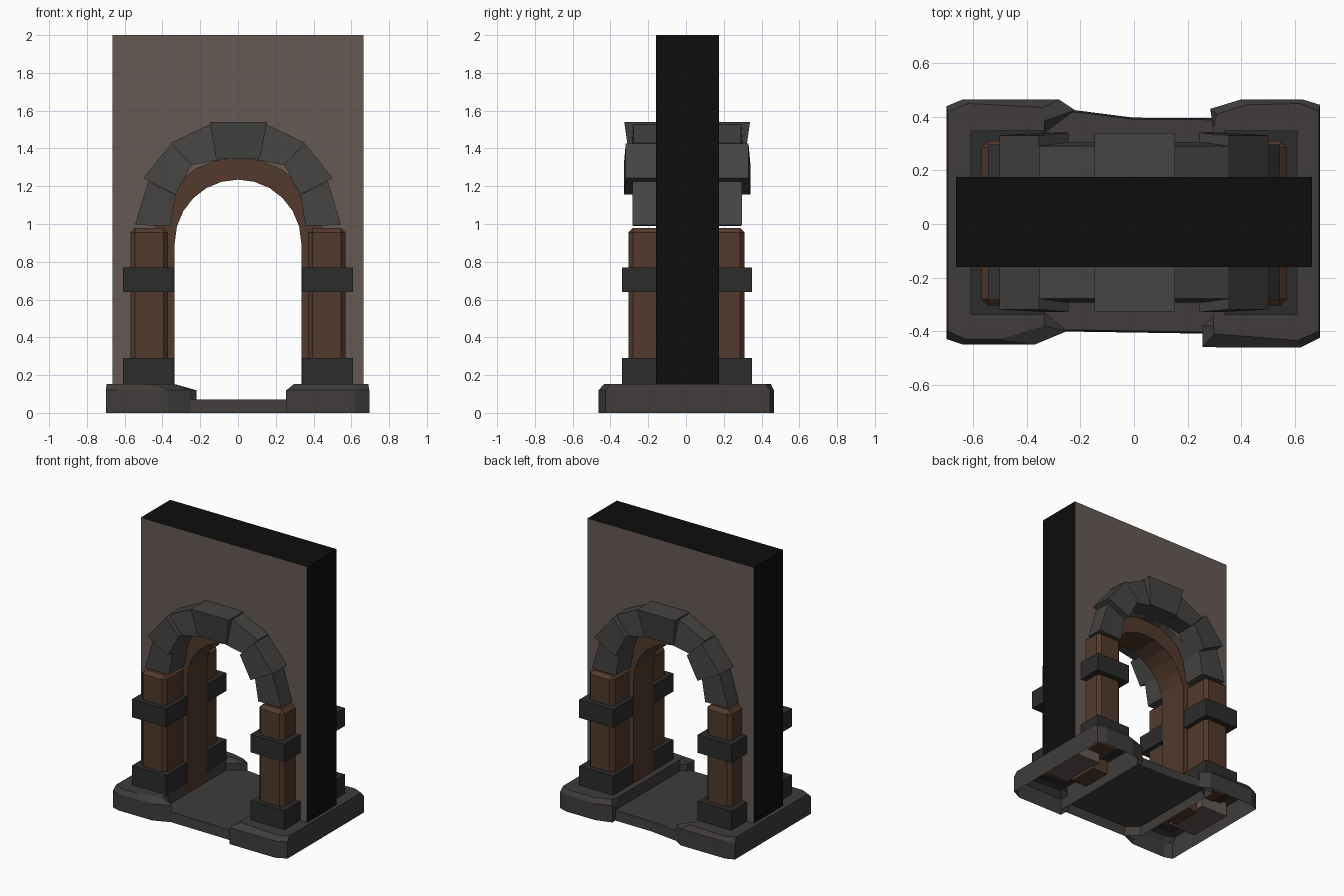
import bpy, bmesh, math

if "Cube" in bpy.data.objects:
    bpy.data.objects.remove(bpy.data.objects["Cube"])


def material(name, rgb):
    m = bpy.data.materials.new(name)
    m.diffuse_color = (*rgb, 1)
    m.use_nodes = True
    m.node_tree.nodes["Principled BSDF"].inputs["Base Color"].default_value = m.diffuse_color
    return m


PLASTER = material("plaster", (0.13, 0.10, 0.09))
BLACK = material("wall_edge", (0.004, 0.004, 0.004))
WOOD = material("wood", (0.085, 0.042, 0.024))
STONE = material("stone", (0.06, 0.058, 0.056))
IRON = material("iron", (0.024, 0.025, 0.025))
SLAB = material("slab", (0.05, 0.046, 0.043))


def loft(name, lower, upper, mat, close_lower=True):
    """Solid between two matching 3D outlines."""
    bm = bmesh.new()
    a = [bm.verts.new(p) for p in lower]
    b = [bm.verts.new(p) for p in upper]
    n = len(a)
    for i in range(n):
        j = (i + 1) % n
        bm.faces.new((a[i], a[j], b[j], b[i]))
    bm.faces.new(b)
    if close_lower:
        bm.faces.new(a[::-1])
    bmesh.ops.recalc_face_normals(bm, faces=bm.faces)
    me = bpy.data.meshes.new(name)
    bm.to_mesh(me)
    bm.free()
    me.materials.append(mat)
    ob = bpy.data.objects.new(name, me)
    bpy.context.collection.objects.link(ob)
    return ob


def extrude_y(name, outline, y0, y1, mat):
    return loft(name, [(x, y0, z) for x, z in outline], [(x, y1, z) for x, z in outline], mat)


def box(name, x0, x1, y0, y1, z0, z1, mat):
    pts = [(x0, y0), (x1, y0), (x1, y1), (x0, y1)]
    return loft(name, [(*p, z0) for p in pts], [(*p, z1) for p in pts], mat)


def arch(r, spring, z0, n=12):
    """Legs plus half circle, left foot to right foot."""
    arc = [(-r * math.cos(math.pi * i / n), spring + r * math.sin(math.pi * i / n))
           for i in range(n + 1)]
    return [(-r, z0)] + arc + [(r, z0)]


# wall with arched doorway, dark on its outer edges
W = 0.665
wall = extrude_y("wall", [(-W, 0.05), (-W, 2), (W, 2), (W, 0.05)] + arch(0.45, 0.9, 0.05)[::-1],
                 -0.16, 0.175, PLASTER)
wall.data.materials.append(BLACK)
for f in wall.data.polygons:
    if abs(f.normal.y) < 0.5 and (abs(f.center.x) > 0.6 or f.center.z > 1.9):
        f.material_index = 1

# wooden door lining, recessed in the wall
extrude_y("arch_lining", arch(0.335, 0.9, 0.03) + arch(0.46, 0.9, 0.03)[::-1], -0.1, 0.12, WOOD)

# posts with iron bands
for s, side in ((-1, "left"), (1, "right")):
    xa, xb = sorted((s * 0.37, s * 0.57))
    post = box(side + "_post", xa, xb, -0.305, 0.31, 0.12, 0.98, WOOD)
    bev = post.modifiers.new("chamfer", 'BEVEL')
    bev.width = 0.025
    bev.segments = 1
    xa, xb = sorted((s * 0.338, s * 0.61))
    box(side + "_foot_band", xa, xb, -0.34, 0.35, 0.13, 0.29, IRON)
    box(side + "_upper_band", xa, xb, -0.34, 0.35, 0.64, 0.77, IRON)

# arch stones: outer edge start/end, inner edge end/start, inner and outer half depth
stones = [
    ([(0.545, 0.995), (0.476, 1.225), (0.33, 1.155), (0.357, 0.99)], 0.285, 0.29),
    ([(0.502, 1.243), (0.354, 1.425), (0.245, 1.315), (0.33, 1.155)], 0.335, 0.325),
    ([(0.354, 1.43), (0.148, 1.528), (0.1, 1.34), (0.245, 1.312)], 0.30, 0.285),
]


def arch_stone(name, prof, d_in, d_out):
    depth = (d_out, d_out, d_in, d_in)
    loft(name, [(x, 0.006 - d, z) for (x, z), d in zip(prof, depth)],
         [(x, 0.006 + d, z) for (x, z), d in zip(prof, depth)], STONE)


for s, side in ((-1, "left"), (1, "right")):
    for i, (prof, d_in, d_out) in enumerate(stones):
        arch_stone(f"{side}_arch_stone_{i + 1}", [(s * x, z) for x, z in prof], d_in, d_out)
arch_stone("keystone", [(-0.148, 1.54), (0.153, 1.54), (0.116, 1.344), (-0.116, 1.344)], 0.305, 0.333)

# hollow base: left slab, right slab and lower threshold, open underneath
left_low = [(-0.7, -0.43), (-0.64, -0.45), (-0.37, -0.45), (-0.25, -0.4),
            (-0.335, -0.33), (-0.335, 0.34), (-0.22, 0.425), (-0.28, 0.465), (-0.64, 0.465), (-0.7, 0.44)]
left_top = [(-0.695, -0.4), (-0.63, -0.43), (-0.5, -0.43), (-0.335, -0.38),
            (-0.335, -0.33), (-0.335, 0.34), (-0.335, 0.385), (-0.34, 0.435), (-0.62, 0.45), (-0.695, 0.42)]
right_low = [(0.255, -0.46), (0.62, -0.462), (0.695, -0.425), (0.695, 0.445),
             (0.63, 0.465), (0.4, 0.465), (0.285, 0.43), (0.295, 0.36), (0.295, -0.35), (0.255, -0.38)]
right_top = [(0.3, -0.41), (0.61, -0.435), (0.69, -0.4), (0.69, 0.42),
             (0.62, 0.45), (0.42, 0.445), (0.31, 0.41), (0.295, 0.36), (0.295, -0.35), (0.297, -0.38)]
for name, low, top in (("left_base", left_low, left_top), ("right_base", right_low, right_top)):
    # upright sides with a worn chamfer along the top
    ob = loft(name, [(*p, 0) for p in low], [(*p, 0.12) for p in low], SLAB, False)
    bm = bmesh.new()
    bm.from_mesh(ob.data)
    bm.faces.ensure_lookup_table()
    cap = bm.faces[-1]
    n = len(low)
    bm.verts.ensure_lookup_table()
    rim = [bm.verts[n + i] for i in range(n)]
    bm.faces.remove(cap)
    crown = [bm.verts.new((*p, 0.152)) for p in top]
    for i in range(n):
        j = (i + 1) % n
        bm.faces.new((rim[i], rim[j], crown[j], crown[i]))
    bm.faces.new(crown)
    bmesh.ops.recalc_face_normals(bm, faces=bm.faces)
    bm.to_mesh(ob.data)
    bm.free()

sill = [(-0.34, -0.4), (0.3, -0.41), (0.3, 0.395), (0, 0.397), (-0.22, 0.425), (-0.34, 0.42)]
loft("threshold", [(*p, 0) for p in sill], [(x, y * 0.985, 0.07) for x, y in sill], SLAB, False)
